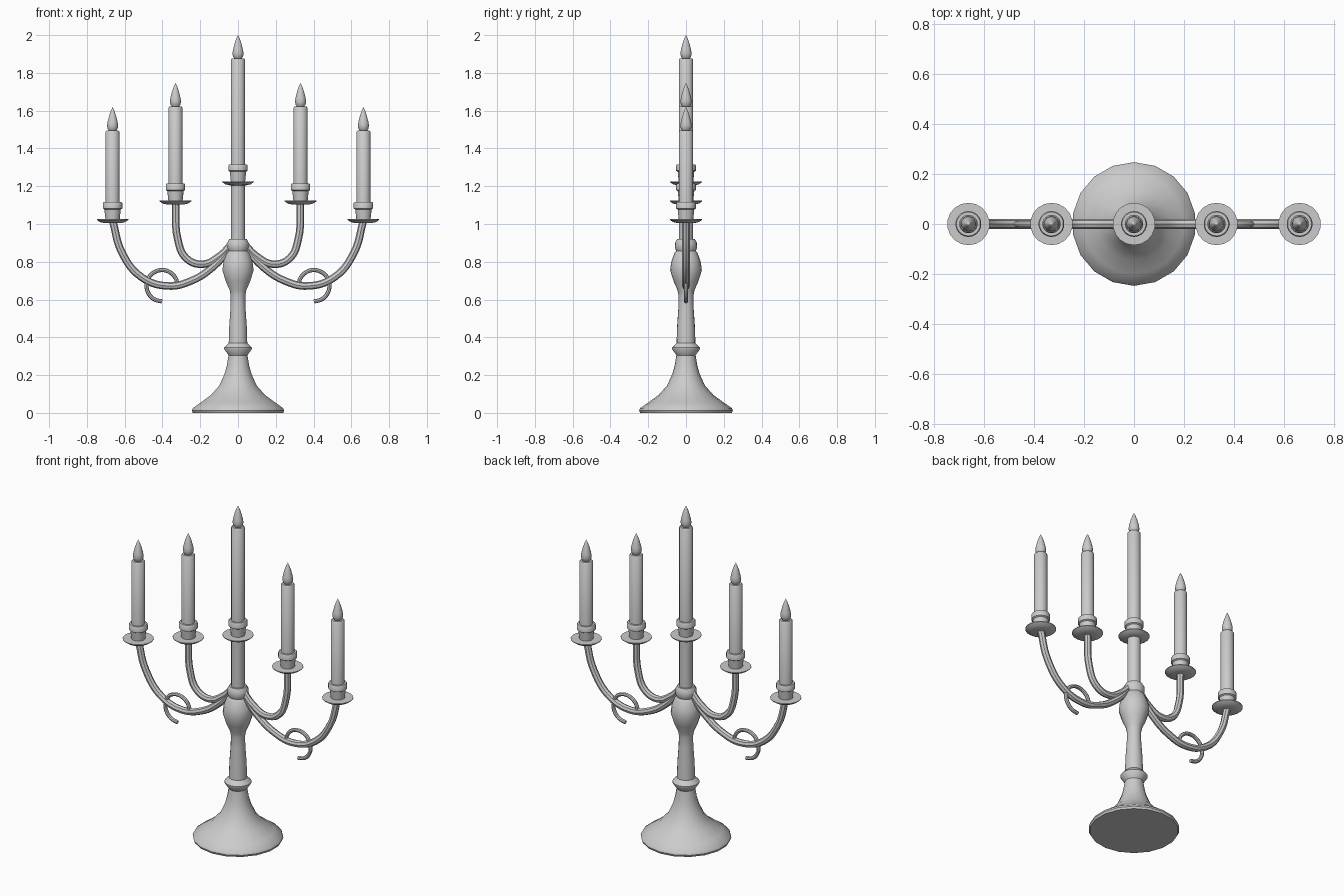
import bpy, bmesh, math

cube = bpy.data.objects.get("Cube")
if cube:
    bpy.data.objects.remove(cube, do_unlink=True)

metal = bpy.data.materials.new("plain_grey")
metal.use_nodes = True
GREY = (0.6, 0.6, 0.6, 1)
metal.diffuse_color = GREY
metal.node_tree.nodes["Principled BSDF"].inputs["Base Color"].default_value = GREY


def finish(obj, angle=40):
    obj.data.materials.clear()
    obj.data.materials.append(metal)
    bpy.ops.object.select_all(action='DESELECT')
    obj.select_set(True)
    bpy.context.view_layer.objects.active = obj
    bpy.ops.object.shade_smooth_by_angle(angle=math.radians(angle))


def lathe(name, profile, x=0, z=0, sides=18):
    """Turn a (radius, height) profile around the z axis, closing both ends."""
    bm = bmesh.new()
    rings = []
    for r, h in profile:
        if r == 0:
            rings.append([bm.verts.new((0, 0, h))])
        else:
            turn = [math.pi / 2 + math.tau * i / sides for i in range(sides)]
            rings.append([bm.verts.new((r * math.cos(a), r * math.sin(a), h)) for a in turn])
    for low, high in zip(rings, rings[1:]):
        for i in range(sides):
            j = (i + 1) % sides
            if len(high) == 1:
                bm.faces.new((low[i], low[j], high[0]))
            else:
                bm.faces.new((low[i], low[j], high[j], high[i]))
    bm.faces.new(rings[0][::-1])
    if len(rings[-1]) > 1:
        bm.faces.new(rings[-1])
    mesh = bpy.data.meshes.new(name)
    bm.to_mesh(mesh)
    bm.free()
    obj = bpy.data.objects.new(name, mesh)
    obj.location = (x, 0, z)
    bpy.context.collection.objects.link(obj)
    finish(obj)


def tube(name, points, radius):
    """Sweep a round section along smooth points in the xz plane."""
    curve = bpy.data.curves.new(name, 'CURVE')
    curve.dimensions = '3D'
    curve.bevel_depth = radius
    curve.bevel_resolution = 2
    curve.resolution_u = 6
    curve.use_fill_caps = True
    spline = curve.splines.new('BEZIER')
    spline.bezier_points.add(len(points) - 1)
    for bp, (x, z) in zip(spline.bezier_points, points):
        bp.co = (x, 0, z)
        bp.handle_left_type = bp.handle_right_type = 'AUTO'
    obj = bpy.data.objects.new(name, curve)
    bpy.context.collection.objects.link(obj)
    bpy.ops.object.select_all(action='DESELECT')
    obj.select_set(True)
    bpy.context.view_layer.objects.active = obj
    bpy.ops.object.convert(target='MESH')
    finish(bpy.context.object)


def candle_set(prefix, x, z, length):
    """Drip plate, cup, candle and flame; z is the plate's upper face."""
    lathe(prefix + "_drip_plate",
          [(0.04, -0.018), (0.068, -0.012), (0.085, 0), (0.085, 0.004), (0.04, 0.004)], x, z)
    lathe(prefix + "_cup",
          [(0.038, 0), (0.044, 0.055), (0.052, 0.06), (0.052, 0.088), (0.048, 0.094)], x, z)
    lathe(prefix + "_candle",
          [(0.037, 0.02), (0.037, length - 0.006), (0.032, length)], x, z)
    lathe(prefix + "_flame",
          [(0.018, -0.004), (0.027, 0.01), (0.03, 0.025), (0.027, 0.045),
           (0.018, 0.08), (0.008, 0.108), (0, 0.124)], x, z + length)


# Foot, ring, bulb and column
lathe("stem",
      [(0.243, 0), (0.248, 0.012), (0.243, 0.025), (0.2, 0.055), (0.145, 0.095),
       (0.1, 0.145), (0.073, 0.205), (0.06, 0.25), (0.051, 0.305), (0.074, 0.338),
       (0.074, 0.345), (0.05, 0.37), (0.047, 0.46), (0.04, 0.56), (0.039, 0.62),
       (0.045, 0.65), (0.065, 0.695), (0.084, 0.755), (0.078, 0.8), (0.062, 0.845),
       (0.052, 0.858), (0.059, 0.875), (0.058, 0.9), (0.047, 0.92), (0.037, 0.92),
       (0.037, 1.21)])
candle_set("centre", 0, 1.222, 0.655)

# Arms, curls and side candles
inner_arm = [(0.02, 0.91), (0.1, 0.828), (0.19, 0.787), (0.275, 0.82), (0.319, 0.92), (0.331, 1.11)]
outer_arm = [(0.02, 0.9), (0.13, 0.775), (0.25, 0.698), (0.37, 0.672), (0.51, 0.718),
             (0.615, 0.85), (0.663, 1.015)]
for side, s in (("left", 1), ("right", -1)):
    tube(side + "_inner_arm", [(s * x, z) for x, z in inner_arm], 0.02)
    tube(side + "_outer_arm", [(s * x, z) for x, z in outer_arm], 0.02)
    angles = [math.radians(a) for a in range(180, -91, -30)]
    tube(side + "_curl",
         [(s * (0.402 + 0.082 * math.cos(a)), 0.673 + 0.083 * math.sin(a)) for a in angles], 0.011)
    candle_set(side + "_inner", s * 0.331, 1.12, 0.503)
    candle_set(side + "_outer", s * 0.664, 1.022, 0.473)
